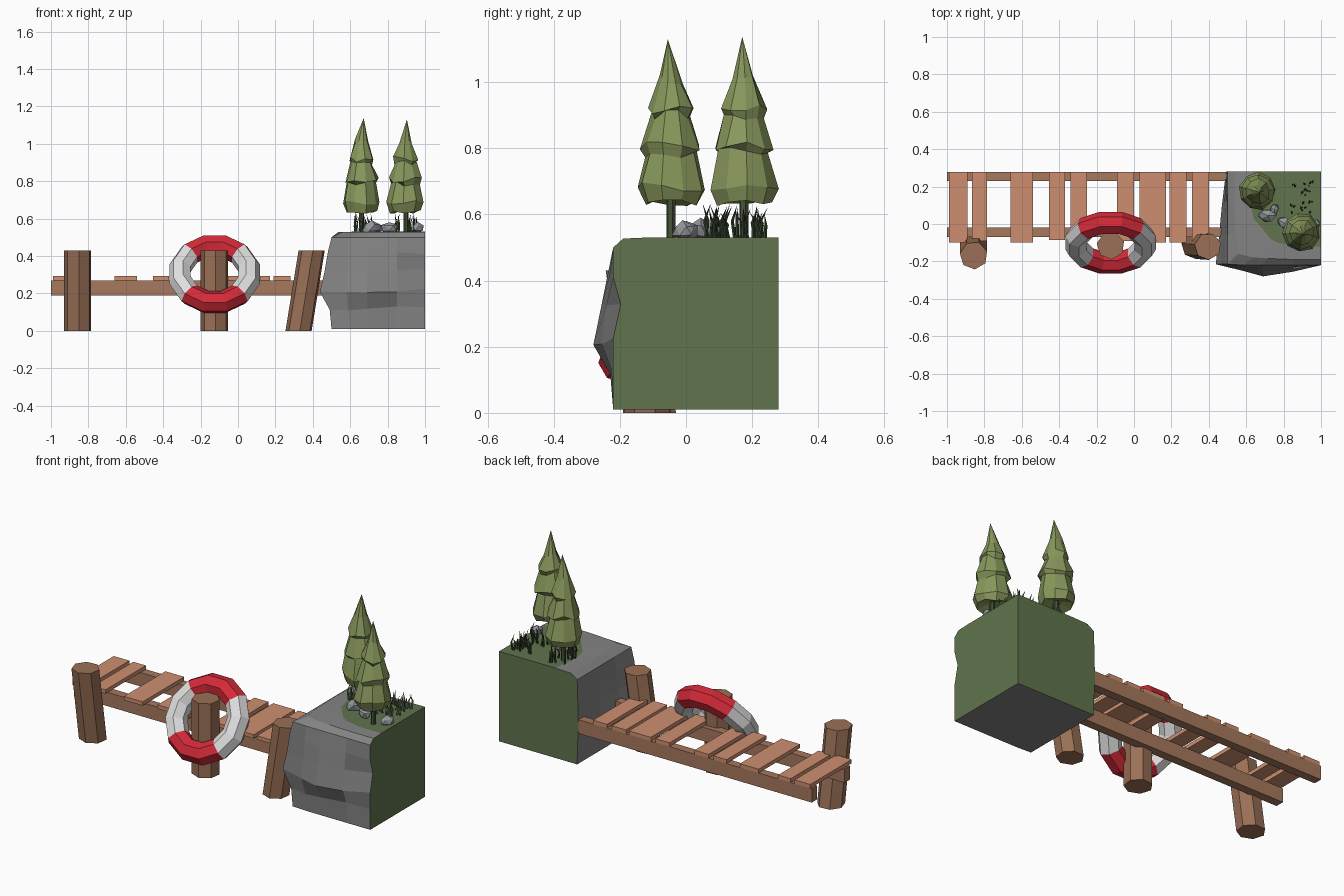
import bpy, bmesh, math, random
from mathutils import Vector, Matrix

if "Cube" in bpy.data.objects:
    bpy.data.objects.remove(bpy.data.objects["Cube"])
random.seed(4)


def mat(name, r, g, b):
    m = bpy.data.materials.new(name)
    lin = [((c / 255 + 0.055) / 1.055) ** 2.4 for c in (r, g, b)]
    m.diffuse_color = (*lin, 1)
    m.use_nodes = True
    m.node_tree.nodes["Principled BSDF"].inputs["Base Color"].default_value = m.diffuse_color
    return m


POST = mat("post wood", 154, 112, 86)
BEAM = mat("beam wood", 166, 120, 93)
PLANK = mat("plank wood", 205, 143, 112)
RED = mat("buoy red", 212, 42, 56)
WHITE = mat("buoy white", 222, 222, 222)
ROCK = mat("rock grey", 132, 132, 133)
PEBBLE = mat("pebble grey", 150, 152, 158)
GRASS = mat("grass green", 96, 116, 77)
LEAF = mat("foliage green", 136, 152, 92)
DARK = mat("dark green", 66, 82, 56)


def finish(name, bm, *mats):
    bmesh.ops.recalc_face_normals(bm, faces=bm.faces)
    me = bpy.data.meshes.new(name)
    bm.to_mesh(me)
    bm.free()
    for m in mats:
        me.materials.append(m)
    ob = bpy.data.objects.new(name, me)
    bpy.context.collection.objects.link(ob)
    return ob


def box(name, lo, hi, m):
    bm = bmesh.new()
    bmesh.ops.create_cube(bm, size=1)
    lo, hi = Vector(lo), Vector(hi)
    for v in bm.verts:
        v.co = (lo + hi) / 2 + v.co * (hi - lo)
    return finish(name, bm, m)


def loft(bm, rings, closed=True):
    """Join equal-length vertex rows with quads."""
    n = len(rings[0])
    for a, b in zip(rings, rings[1:]):
        for i in range(n if closed else n - 1):
            j = (i + 1) % n
            bm.faces.new((a[i], a[j], b[j], b[i]))


def ring(bm, c, r, n, start=0.0):
    return [bm.verts.new((c[0] + r * math.cos(start + math.tau * i / n),
                          c[1] + r * math.sin(start + math.tau * i / n), c[2]))
            for i in range(n)]


def post(name, foot, top, r, n, m, taper=1.0, start=0.3):
    bm = bmesh.new()
    a, b = ring(bm, foot, r, n, start), ring(bm, top, r * taper, n, start)
    loft(bm, [a, b])
    bm.faces.new(a)
    bm.faces.new(b)
    return finish(name, bm, m)


# Walkway: two beams, nine uneven planks, three posts
box("front_beam", (-1, -0.07, 0.19), (0.55, -0.02, 0.27), BEAM)
box("back_beam", (-1, 0.23, 0.19), (0.51, 0.279, 0.27), BEAM)
planks = [(-0.99, -0.89, -0.10), (-0.865, -0.785, -0.09), (-0.66, -0.54, -0.10),
          (-0.455, -0.37, -0.085), (-0.34, -0.25, -0.095), (-0.09, 0.0, -0.09),
          (0.03, 0.17, -0.10), (0.19, 0.28, -0.10), (0.31, 0.40, -0.09)]
for i, (x0, x1, y0) in enumerate(planks):
    box(f"plank_{i + 1}", (x0, y0, 0.27), (x1, 0.279, 0.292), PLANK)
post("end_post", (-0.857, -0.10, 0), (-0.857, -0.168, 0.43), 0.075, 7, POST)
post("middle_post", (-0.125, -0.115, 0), (-0.125, -0.115, 0.43), 0.075, 7, POST)
post("leaning_post", (0.325, -0.115, 0), (0.395, -0.12, 0.43), 0.072, 7, POST)

# Life buoy: low-poly torus leaning on the middle post, coloured by quarter
bm = bmesh.new()
N, K, R, r = 12, 7, 0.188, 0.062
rows = []
for i in range(N):
    a = math.radians(45) + math.tau * i / N
    rows.append([bm.verts.new(((R + r * math.cos(t)) * math.cos(a),
                               -r * math.sin(t),
                               (R + r * math.cos(t)) * math.sin(a)))
                 for t in (math.tau * k / K for k in range(K))])
loft(bm, rows + rows[:1])
for f in bm.faces:
    c = f.calc_center_median()
    f.material_index = 0 if abs(c.z) > abs(c.x) else 1
bm.transform(Matrix.Translation((-0.125, -0.10, 0.303)) @ Matrix.Rotation(math.radians(-35), 4, 'X'))
finish("life_buoy", bm, RED, WHITE)

# Rock: bulging grey sides in front and left, flat green cuts on back and right
# each column: base x, base y, outward bulge x, y, edge of the grass x, y
cols = [(0.5, 0.28, -0.008, 0, 0.64, 0.28), (0.5, 0.10, -0.03, 0, 0.62, 0.12),
        (0.5, -0.06, -0.045, 0, 0.64, 0.03), (0.5, -0.215, -0.063, 0.0, 0.69, -0.03),
        (0.59, -0.22, -0.01, -0.03, 0.73, -0.08), (0.69, -0.22, 0, -0.06, 0.77, -0.10),
        (0.85, -0.22, 0, -0.035, 0.87, -0.12), (1.0, -0.22, 0, 0.0, 1.0, -0.12)]
levels = [(0.01, 0.0), (0.12, 0.15), (0.215, 1.0), (0.32, 0.6), (0.42, 0.3), (0.50, 0.0)]
bm = bmesh.new()
rows = []
for z, k in levels:
    rows.append([bm.verts.new((x + k * bx, y + k * by, z + (random.uniform(-0.012, 0.012) if 0.1 < z < 0.45 else 0)))
                 for x, y, bx, by, _, _ in cols])
rows[3][-1].co.y = -0.197
for t, z in ((0.3, 0.527), (1.0, 0.53)):
    rows.append([bm.verts.new((x + (gx - x) * t, y + (gy - y) * t, z))
                 for x, y, _, _, gx, gy in cols])
loft(bm, rows, closed=False)
low, high = bm.verts.new((1, 0.28, 0.01)), bm.verts.new((1, 0.28, 0.53))
bm.faces.new(rows[0] + [low])
for poly in (rows[-1] + [high],
             [q[-1] for q in rows] + [high, low],
             [q[0] for q in rows] + [high, low]):
    bm.faces.new(poly).material_index = 1
finish("rock", bm, ROCK, GRASS)


# Trees: thin trunk with a three-tier jagged lathe crown
def tree(name, x, y, top, start):
    post(name + "_trunk", (x, y, 0.52), (x, y, 0.68), 0.014, 6, DARK)
    bm = bmesh.new()
    profile = [(0.082, 0.63), (0.101, 0.69), (0.077, 0.79), (0.092, 0.81),
               (0.060, 0.905), (0.069, 0.92), (0.035, 1.01)]
    n, rings = 9, []
    for k, (pr, z) in enumerate(profile):
        q = ring(bm, (x, y, z), pr, n, start)
        for v in q:
            s = random.uniform(-0.08, 0.05)
            v.co += Vector(((v.co.x - x) * s, (v.co.y - y) * s, random.uniform(-0.02, 0.015) if k else random.uniform(-0.005, 0.015)))
        rings.append(q)
    loft(bm, rings)
    for q, tip in ((rings[0], (x, y, 0.665)), (rings[-1], top)):
        v = bm.verts.new(tip)
        for i in range(n):
            bm.faces.new((q[i], q[(i + 1) % n], v))
    finish(name + "_crown", bm, LEAF)


tree("back_tree", 0.66, 0.175, (0.672, 0.17, 1.137), 0.1)
tree("front_tree", 0.897, -0.045, (0.903, -0.055, 1.13), 0.4)

# Pebbles beside the trees
for i, (x, y, s) in enumerate([(0.715, 0.045, 0.045), (0.75, 0.075, 0.03),
                               (0.81, 0.0, 0.042), (0.96, -0.01, 0.036)]):
    bm = bmesh.new()
    bmesh.ops.create_icosphere(bm, subdivisions=1, radius=s)
    for v in bm.verts:
        v.co *= random.uniform(0.8, 1.15)
    bm.transform(Matrix.Translation((x, y, 0.55)) @ Matrix.Rotation(i * 1.3, 4, 'Z') @ Matrix.Diagonal((1.2, 0.75, 0.8, 1)))
    finish(f"pebble_{i + 1}", bm, PEBBLE)

# Grass blades: bent thin spikes in two clumps
bm = bmesh.new()
for cx, cy, sx, sy, count in ((0.89, 0.145, 0.065, 0.09, 22), (0.665, 0.17, 0.05, 0.08, 14)):
    for _ in range(count):
        x, y = cx + random.uniform(-sx, sx), cy + random.uniform(-sy, sy)
        h, dx, dy = random.uniform(0.06, 0.105), random.uniform(-0.008, 0.008), random.uniform(-0.012, 0.012)
        q = [ring(bm, (x, y, 0.525), 0.006, 3), ring(bm, (x - dx, y - dy, 0.53 + h * 0.5), 0.0055, 3)]
        loft(bm, q)
        tip = bm.verts.new((x + dx, y + dy, 0.53 + h))
        for i in range(3):
            bm.faces.new((q[1][i], q[1][(i + 1) % 3], tip))
finish("grass_blades", bm, DARK)
